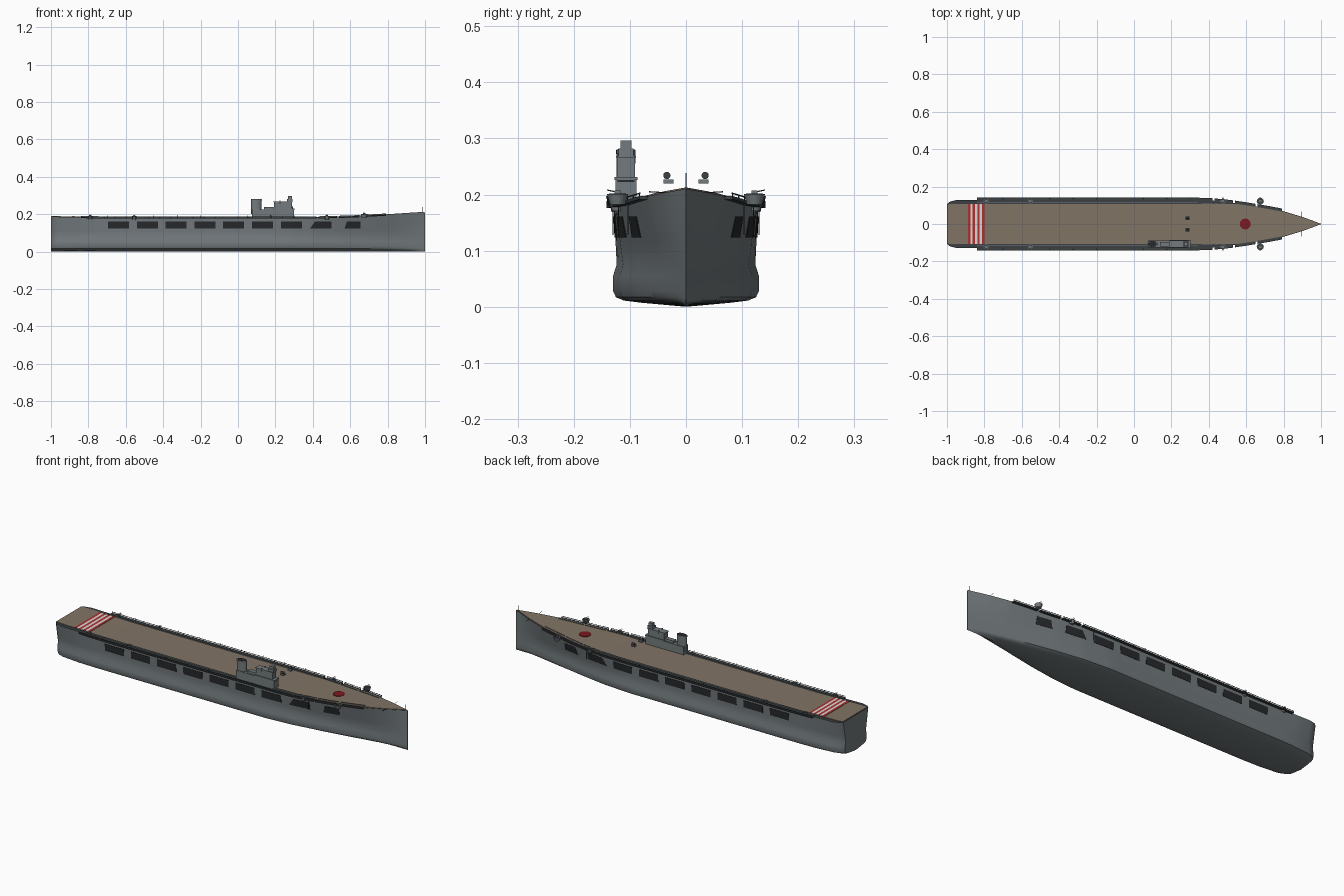
import bpy, bmesh, math
from mathutils import Vector

cube = bpy.data.objects.get("Cube")
if cube:
    bpy.data.objects.remove(cube, do_unlink=True)


def material(name, rgb):
    m = bpy.data.materials.new(name)
    m.use_nodes = True
    m.diffuse_color = (*rgb, 1)
    m.node_tree.nodes["Principled BSDF"].inputs["Base Color"].default_value = (*rgb, 1)
    return m


HULL = material("hull grey", (0.17, 0.195, 0.205))
DARK = material("dark grey", (0.045, 0.052, 0.055))
BLACK = material("opening black", (0.02, 0.022, 0.024))
DECK = material("deck brown", (0.22, 0.175, 0.13))
RED = material("stripe red", (0.42, 0.03, 0.03))
WHITE = material("stripe white", (0.7, 0.68, 0.66))
CRIMSON = material("crimson", (0.2, 0.01, 0.015))


def table(points):
    def f(x):
        for (a, u), (b, v) in zip(points, points[1:]):
            if x <= b:
                return u + (v - u) * (x - a) / (b - a)
        return points[-1][1]
    return f


# Half widths at deck and waterline, and deck height, along the ship
upper = table([(-1, .105), (-.985, .119), (-.95, .128), (.3, .129), (.42, .125), (.52, .115),
               (.62, .1), (.72, .083), (.8, .068), (.9, .038), (1, .001)])
lower = table([(-1, .09), (-.98, .108), (-.93, .123), (-.8, .13), (.25, .13), (.4, .118),
               (.55, .094), (.7, .064), (.85, .032), (1, .001)])
sheer = table([(-1, .187), (-.7, .181), (.4, .181), (.6, .186), (.8, .197), (1, .21)])
KNUCKLE = .075


def side_y(x, z):
    t = (z - KNUCKLE) / (sheer(x) - KNUCKLE)
    return (1 - t) * lower(x) * .95 + t * upper(x)


def section(x):
    w = lower(x)
    pts = [(0, 0), (.6 * w, .007), (.85 * w, .011), (.96 * w, .017), (w, .028), (w, .055),
           (.95 * w, KNUCKLE)]
    for k in (1, 2, 3):
        z = KNUCKLE + (sheer(x) - KNUCKLE) * k / 3
        pts.append((side_y(x, z), z))
    return pts


def finish(name, bm, mat, smooth=None):
    bmesh.ops.recalc_face_normals(bm, faces=bm.faces)
    me = bpy.data.meshes.new(name)
    bm.to_mesh(me)
    bm.free()
    ob = bpy.data.objects.new(name, me)
    bpy.context.collection.objects.link(ob)
    for m in mat if isinstance(mat, list) else [mat]:
        me.materials.append(m)
    if smooth:
        bpy.ops.object.select_all(action='DESELECT')
        ob.select_set(True)
        bpy.context.view_layer.objects.active = ob
        bpy.ops.object.shade_smooth_by_angle(angle=math.radians(smooth))
    return ob


def loft(name, rings, mat, smooth=None):
    """Skin a row of closed rings and cap the ends."""
    bm = bmesh.new()
    rows = [[bm.verts.new(p) for p in r] for r in rings]
    n = len(rows[0])
    for a, b in zip(rows, rows[1:]):
        for i in range(n):
            j = (i + 1) % n
            bm.faces.new((a[i], a[j], b[j], b[i]))
    bm.faces.new(rows[0])
    bm.faces.new(rows[-1])
    return finish(name, bm, mat, smooth)


def box(name, x, y, z, mat):
    """Box from three (low, high) ranges."""
    return loft(name, [[(a, y[0], z[0]), (a, y[1], z[0]), (a, y[1], z[1]), (a, y[0], z[1])]
                       for a in x], mat)


def rod(name, a, b, r, mat, sides=6, r2=None):
    a, b = Vector(a), Vector(b)
    bm = bmesh.new()
    turn = (b - a).to_track_quat('Z', 'Y').to_matrix().to_4x4()
    turn.translation = (a + b) / 2
    bmesh.ops.create_cone(bm, cap_ends=True, segments=sides, radius1=r,
                          radius2=r if r2 is None else r2, depth=(b - a).length, matrix=turn)
    return finish(name, bm, mat, 40 if sides > 8 else None)


def span(a, b, n):
    return [a + (b - a) * i / n for i in range(n + 1)]


# Hull, with its top in dark grey
xs = [-1, -.992, -.985, -.97] + span(-.95, .2, 12) + span(.25, 1, 30)
rings = []
for x in xs:
    s = section(x)
    rings.append([(x, y, z) for y, z in s] + [(x, -y, z) for y, z in reversed(s[1:])])
hull = loft("hull", rings, [HULL, DARK], 35)
for p in hull.data.polygons:
    if p.normal.z > .8:
        p.material_index = 1


# Flight deck planking
def deck_half(x):
    return max(.001, min(.108, upper(x) - .003))


def deck_strip(name, x0, x1, n, low, high, mat, half=deck_half):
    return loft(name, [[(x, -half(x), sheer(x) + low), (x, half(x), sheer(x) + low),
                        (x, half(x), sheer(x) + high), (x, -half(x), sheer(x) + high)]
                       for x in span(x0, x1, n)], mat)


deck_strip("flight_deck", -.997, .995, 60, -.002, .003, DECK)

# Landing stripes and deck disc
edges = span(-.888, -.8, 7)
for i in range(7):
    deck_strip("landing_stripe", edges[i], edges[i + 1], 1, .002, .0045,
               WHITE if i % 2 else RED, lambda x: .106)
rod("deck_disc", (.595, 0, .186), (.595, 0, .1915), .029, CRIMSON, 24)

# Hangar openings: low x at bottom, low x at top, high x
openings = [(-.695 + .154 * i, -.695 + .154 * i, -.583 + .154 * i) for i in range(7)]
openings += [(.385, .412, .5), (.57, .582, .655)]

for s in (1, -1):
    for b, t, e in openings:
        rings = []
        for k in span(0, 1, 5):
            ring = []
            for z, x0, off in ((.123, b, -.002), (.123, b, .0015), (.161, t, .0015), (.161, t, -.002)):
                x = x0 + (e - x0) * k
                ring.append((x, s * (side_y(x, z) + off), z))
            rings.append(ring)
        loft("hangar_opening", rings, BLACK)

    # Side galleries and their rails
    for a, b in ((-.84, .42), (.43, .53), (.54, .65), (.66, .79)):
        def strip(name, y0, y1, z0, z1, mat):
            loft(name, [[(x, s * (upper(x) + y0), sheer(x) + z0), (x, s * (upper(x) + y1), sheer(x) + z0),
                         (x, s * (upper(x) + y1), sheer(x) + z1), (x, s * (upper(x) + y0), sheer(x) + z1)]
                        for x in span(a, b, 12)], mat)
        strip("gallery_walkway", -.012, .013, -.005, .001, DARK)
        strip("gallery_inner_rail", -.016, -.014, 0, .006, HULL)
        strip("gallery_outer_rail", .011, .013, .005, .007, DARK)
        for x in span(a + .005, b - .005, max(2, round((b - a) / .06))):
            y, z = s * (upper(x) + .012), sheer(x)
            rod("gallery_post", (x, y, z - .004), (x, y, z + .006), .001, DARK, 4)

    # Gun tubs
    for x, y, r, lift in ((-.79, .123, .014, 0), (-.555, .123, .014, 0),
                          (.475, .122, .014, 0), (.675, .122, .019, .004)):
        z = sheer(x) + lift
        rod("gun_tub", (x, s * y, z - .012), (x, s * y, z + .007), r * .7, HULL, 12, r)
        rod("gun_tub_floor", (x, s * y, z + .005), (x, s * y, z + .008), r * .8, DARK, 12)
        box("gun_mount", (x - .006, x + .006), (s * y - .005, s * y + .005), (z + .006, z + .013), HULL)
        for d in (-.003, .003):
            rod("gun_barrel", (x + d, s * y, z + .01), (x + d, s * (y + .019), z + .014), .001, DARK)

    # Small side guns and hanging poles
    for x in span(-.7, .3, 8):
        y = s * (upper(x) + .006)
        rod("small_gun", (x, y, .181), (x, y + s * .006, .194), .001, DARK, 4)
    for x in (.35, .5, .62):
        y = s * (upper(x) + .003)
        rod("hanging_pole", (x, y, .128), (x, y, .18), .0009, DARK, 4)

    # Deck lamps on raised plates
    box("lamp_plate", (.275, .297), (s * .031 - .009, s * .031 + .009), (.22, .227), HULL)
    rod("deck_lamp", (.277, s * .034, .234), (.294, s * .034, .234), .0065, DARK, 12)

    # Bow boom
    rod("bow_boom", (.895, s * .032, .203), (.895, s * .066, .205), .001, DARK, 4)

rod("bow_staff", (.985, 0, .208), (.985, 0, .238), .0009, DARK, 4)

# Island superstructure
Y = -.107


def block(name, x0, x1, half, z0, z1, mat=HULL):
    return box(name, (x0, x1), (Y - half, Y + half), (z0, z1), mat)


block("island_base", .075, .3, .019, .165, .226)
block("island_rail", .19, .303, .0205, .226, .231)
block("island_windows", .24, .3015, .0155, .222, .2285, BLACK)
block("bridge", .192, .288, .016, .226, .266)
block("bridge_roof", .188, .292, .0175, .266, .269)
block("bridge_rear_house", .14, .192, .012, .226, .238)
block("director_base", .262, .292, .013, .266, .282)
block("director_top", .267, .29, .0095, .282, .296)
for s in (1, -1):
    rod("bridge_lookout", (.225, Y + s * .014, .255), (.225, Y + s * .014, .274), .003, HULL, 8)

# Funnel, oval with a dark mouth
for name, r, z0, z1, mat in (("funnel", .0275, .2, .28, HULL), ("funnel_cap", .029, .272, .279, HULL),
                             ("funnel_mouth", .023, .279, .281, BLACK)):
    pipe = rod(name, (.098, 0, z0), (.098, 0, z1), r, mat, 20)
    for v in pipe.data.vertices:
        v.co.y = v.co.y * .6 + Y
